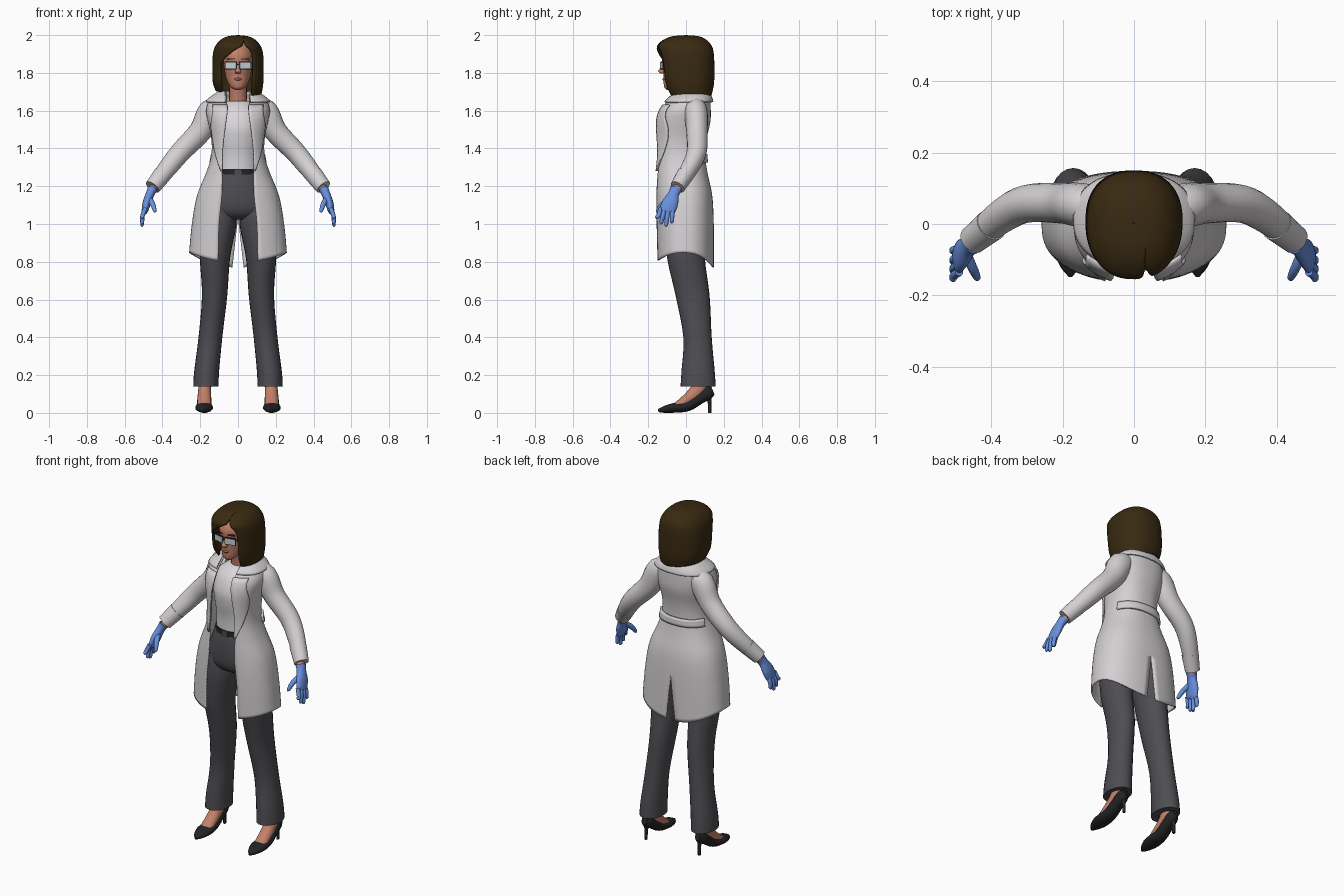
import bpy, bmesh, math
from mathutils import Vector

if "Cube" in bpy.data.objects:
    bpy.data.objects.remove(bpy.data.objects["Cube"])


def material(name, r, g, b):
    m = bpy.data.materials.new(name)
    m.use_nodes = True
    m.diffuse_color = (r, g, b, 1)
    node = next(n for n in m.node_tree.nodes if n.type == 'BSDF_PRINCIPLED')
    node.inputs["Base Color"].default_value = (r, g, b, 1)
    return m


COAT = material("coat white", .66, .63, .65)
SHIRT = material("shirt white", .70, .68, .70)
CLOTH = material("trouser grey", .075, .075, .085)
BLACK = material("shoe black", .017, .017, .019)
HAIR = material("hair brown", .04, .023, .006)
SKIN = material("skin", .54, .22, .14)
LIPS = material("lips", .36, .12, .09)
BLUE = material("glove blue", .14, .28, .74)
LENS = material("lens grey", .55, .62, .66)


def finish(obj, mat, mirror=False, thick=0):
    obj.data.materials.append(mat)
    bpy.ops.object.select_all(action='DESELECT')
    obj.select_set(True)
    bpy.context.view_layer.objects.active = obj
    bpy.ops.object.shade_smooth_by_angle(angle=math.radians(45))
    if mirror:
        obj.modifiers.new("mirror", 'MIRROR')
    if thick:
        solid = obj.modifiers.new("thickness", 'SOLIDIFY')
        solid.thickness, solid.offset = thick, 0


def smooth(rows, steps=4):
    """Spline through the rows, column by column."""
    out = []
    last = len(rows) - 1
    for i in range(last):
        quad = [rows[max(0, i - 1)], rows[i], rows[i + 1], rows[min(last, i + 2)]]
        for s in range(steps):
            t = s / steps
            out.append([b + t / 2 * (c - a + t * (2*a - 5*b + 4*c - d + t * (3*(b - c) + d - a)))
                        for a, b, c, d in zip(*quad)])
    return out + [list(rows[-1])]


def grid(name, pts, mat, closed=False, mirror=False, thick=0):
    """Skin a grid of points; closed grids get capped ends."""
    bm = bmesh.new()
    vs = [[bm.verts.new(p) for p in row] for row in pts]
    n = len(vs[0])
    for a, b in zip(vs, vs[1:]):
        for j in range(n if closed else n - 1):
            k = (j + 1) % n
            bm.faces.new((a[j], a[k], b[k], b[j]))
    if closed:
        bm.faces.new(vs[0])
        bm.faces.new(vs[-1])
    bmesh.ops.remove_doubles(bm, verts=bm.verts, dist=.0003)
    bmesh.ops.recalc_face_normals(bm, faces=bm.faces)
    mesh = bpy.data.meshes.new(name)
    bm.to_mesh(mesh)
    bm.free()
    obj = bpy.data.objects.new(name, mesh)
    bpy.context.collection.objects.link(obj)
    finish(obj, mat, mirror, thick)


def loft(name, rows, mat, ref=(1, 0, 0), flat=False, mirror=True, n=20, steps=4):
    """Elliptic rings (x, y, z, radius a, radius b) along a path."""
    rows = smooth(rows, steps)
    centres = [Vector(r[:3]) for r in rows]
    rings = []
    for i, (c, r) in enumerate(zip(centres, rows)):
        along = centres[min(i + 1, len(rows) - 1)] - centres[max(i - 1, 0)]
        along = Vector((0, 0, 1)) if flat else along.normalized()
        u = Vector(ref)
        u = (u - along * u.dot(along)).normalized()
        v = along.cross(u)
        rings.append([c + u * r[3] * math.cos(a) + v * r[4] * math.sin(a)
                      for a in (math.tau * k / n for k in range(n))])
    grid(name, rings, mat, True, mirror)


def box(name, at, size, mat, turn=0):
    bpy.ops.mesh.primitive_cube_add(size=1, location=at, rotation=(0, 0, turn))
    obj = bpy.context.object
    obj.name, obj.scale = name, size
    finish(obj, mat)


# Rounded-box cross-sections shared by coat and hair; angle 0 faces the front
POWER = .85


def power(v):
    return math.copysign(abs(v) ** POWER, v)


def angle(x, rx):
    return math.copysign(math.asin(min(1, (abs(x) / rx) ** (1 / POWER))), x)


def section(rx, front, back, t, off=0):
    return ((rx + off) * power(math.sin(t)),
            (front + back) / 2 - ((back - front) / 2 + off) * power(math.cos(t)))


# Coat rows: height, half width, front, back, half opening
coat = smooth([(.80, .255, -.155, .145, .105), (1, .24, -.16, .143, .1),
               (1.15, .213, -.16, .135, .085), (1.27, .165, -.158, .11, .083),
               (1.36, .138, -.155, .098, .085), (1.45, .137, -.155, .105, .078),
               (1.54, .155, -.152, .125, .067), (1.6, .165, -.135, .127, .06),
               (1.65, .15, -.1, .125, .06), (1.68, .115, -.07, .115, .06),
               (1.7, .085, -.05, .1, .058)], 5)


def coat_row(z):
    for a, b in zip(coat, coat[1:]):
        if z <= b[0]:
            f = (z - a[0]) / (b[0] - a[0])
            return [p + f * (q - p) for p, q in zip(a, b)]
    return coat[-1]


def coat_patch(name, low, high, span, off, thick, rows=14, cols=28):
    """Mirrored patch of coat surface; span(row) gives its angle limits."""
    pts = []
    for i in range(rows + 1):
        row = coat_row(low + (high - low) * i / rows)
        z, rx, front, back, _ = row
        start, end = span(row)
        line = []
        for j in range(cols + 1):
            t = start + (end - start) * j / cols
            drop = max(0, (1 - z) / .2)
            hem = .05 * math.sin(t) ** 2 - .03 * ((1 - math.cos(t)) / 2) ** 4
            line.append((*section(rx, front, back, t, off), z + drop * hem))
        pts.append(line)
    grid(name, pts, COAT, mirror=True, thick=thick)


def body_span(row):
    slit = max(0, (1.03 - row[0]) * .13)
    return angle(row[4], row[1]), math.pi - angle(slit, row[1])


def lapel_span(row):
    width = .065 * min(1, (row[0] - 1.27) / .25)
    return angle(row[4] - .008, row[1]), angle(row[4] + width, row[1])


coat_patch("coat_body", .80, 1.7, body_span, 0, .008, rows=48)
coat_patch("lapel", 1.28, 1.63, lapel_span, .01, .008, cols=6)
coat_patch("collar", 1.645, 1.7, lambda r: (angle(r[4], r[1]), math.pi), .014, .01, rows=6)
coat_patch("back_belt", 1.325, 1.37, lambda r: (.62 * math.pi, math.pi), .01, .012, rows=3)

# Sleeves, cuffs and wrists
SIDE = (0, 1, 0)
loft("sleeve", [(.08, .045, 1.615, .05, .045), (.14, .052, 1.595, .062, .07),
                (.2, .058, 1.49, .057, .061), (.3, .057, 1.385, .053, .055),
                (.37, .022, 1.3, .047, .05), (.447, -.042, 1.2, .037, .039)], COAT, SIDE)
loft("cuff", [(.40, -.003, 1.262, .046, .048), (.452, -.045, 1.195, .04, .042)], COAT, SIDE)
loft("wrist", [(.43, -.03, 1.22, .026, .024), (.462, -.06, 1.165, .026, .022)], SKIN, SIDE)

# Gloves
loft("glove_palm", [(.453, -.053, 1.185, .033, .027), (.465, -.065, 1.16, .029, .023),
                    (.482, -.082, 1.115, .042, .022), (.492, -.098, 1.075, .042, .018),
                    (.495, -.103, 1.06, .034, .012)], BLUE, SIDE)
FINGERS = {"index": (-.135, -.154, 1.028), "middle": (-.113, -.131, 1.0),
           "ring": (-.092, -.105, .988), "little": (-.072, -.075, 1.005)}
for finger, (root, tip, z) in FINGERS.items():
    loft("glove_" + finger, [(.49, root, 1.085, .011, .012), (.505, (root + tip) / 2, 1.045, .012, .012),
                             (.507, tip, z + .008, .01, .01), (.505, tip, z, .004, .004)],
         BLUE, SIDE, n=10)
loft("glove_thumb", [(.47, -.085, 1.135, .014, .016), (.452, -.125, 1.105, .014, .014),
                     (.44, -.15, 1.07, .01, .01), (.438, -.153, 1.062, .004, .004)], BLUE, SIDE, n=10)

# Shirt, trousers and belt
loft("shirt", [(0, -.015, 1.27, .115, .097), (0, -.02, 1.36, .11, .095), (0, -.025, 1.45, .118, .104),
               (0, -.022, 1.52, .125, .108), (0, 0, 1.6, .12, .098), (0, .015, 1.65, .065, .06)],
     SHIRT, flat=True, mirror=False, n=28)
loft("trouser_hips", [(0, -.015, 1.285, .117, .1), (0, -.01, 1.2, .15, .118), (0, -.005, 1.1, .185, .12),
                      (0, 0, 1.05, .17, .105), (0, 0, 1.025, .1, .07)],
     CLOTH, flat=True, mirror=False, n=28)
loft("trouser_leg", [(.1, 0, 1.12, .085, .105), (.105, -.005, 1, .097, .11), (.122, 0, .82, .08, .1),
                     (.124, .035, .62, .067, .09), (.146, .061, .4, .063, .075),
                     (.166, .064, .22, .066, .088), (.17, .064, .14, .067, .093)],
     CLOTH, flat=True, n=24)
loft("belt", [(0, -.015, 1.262, .12, .106), (0, -.015, 1.29, .118, .104)], BLACK, flat=True, mirror=False, n=28)
box("belt_buckle", (0, -.122, 1.276), (.04, .008, .03), CLOTH)

# Feet and heeled shoes
loft("foot", [(.174, .08, .2, .036, .036), (.176, .068, .13, .034, .042), (.178, .025, .085, .036, .034),
              (.179, -.04, .042, .036, .022), (.179, -.08, .028, .028, .014)], SKIN)
loft("shoe", [(.176, .142, .118, .016, .024), (.177, .115, .106, .032, .036), (.178, .07, .075, .037, .03),
              (.179, .01, .037, .041, .028), (.179, -.06, .027, .047, .026),
              (.179, -.115, .018, .03, .018), (.178, -.147, .012, .006, .008)], BLACK)
loft("shoe_heel", [(.176, .115, .1, .022, .024), (.176, .124, .06, .01, .011), (.176, .126, 0, .008, .009)],
     BLACK, flat=True, n=10)

# Head and neck
loft("neck", [(0, .025, 1.6, .06, .055), (0, .02, 1.66, .047, .05), (0, .005, 1.77, .048, .052)],
     SKIN, flat=True, mirror=False)
loft("head", [(0, -.085, 1.71, .014, .016), (0, -.072, 1.722, .035, .042), (0, -.052, 1.745, .053, .066),
              (0, -.035, 1.785, .067, .084), (0, -.03, 1.835, .075, .094), (0, -.02, 1.9, .08, .105),
              (0, -.01, 1.96, .055, .075)], SKIN, flat=True, mirror=False, n=28)
loft("nose", [(0, -.116, 1.855, .008, .009), (0, -.126, 1.825, .01, .012), (0, -.13, 1.808, .016, .018),
              (0, -.122, 1.797, .012, .012)], SKIN, flat=True, mirror=False, n=12)
loft("mouth", [(-.024, -.109, 1.766, .002, .002), (0, -.117, 1.767, .008, .008),
               (.024, -.109, 1.766, .002, .002)], LIPS, (0, 0, 1), mirror=False, n=10)

# Eyebrows and glasses
for s in (-1, 1):
    turn = s * .22
    box("eyebrow", (s * .036, -.117, 1.873), (.042, .012, .006), HAIR, turn)
    box("glasses_frame", (s * .037, -.125, 1.84), (.066, .006, .042), BLACK, turn)
    box("glasses_lens", (s * .037, -.128, 1.839), (.058, .006, .033), LENS, turn)
    box("glasses_arm", (s * .075, -.07, 1.852), (.005, .1, .008), BLACK)
box("glasses_bridge", (0, -.132, 1.845), (.016, .006, .006), BLACK)

# Hair rows: height, half width, front, back, opening on right, opening on left
hair = smooth([(1.685, .113, -.085, .13, .085, .07), (1.75, .128, -.12, .143, .088, .075),
               (1.85, .13, -.135, .144, .088, .078), (1.91, .125, -.145, .14, .03, .07),
               (1.942, .113, -.147, .13, -.02, .045), (1.971, .088, -.115, .104, -.03, .03),
               (1.988, .052, -.07, .065, -.03, .03), (1.994, .001, 0, .001, 0, 0)], 5)
locks = []
for z, rx, front, back, right, left in hair:
    rx = max(rx, .0005)
    start, end = angle(left, rx), math.tau - angle(right, rx)
    line = []
    for j in range(45):
        x, y = section(rx, front, back, start + (end - start) * j / 44)
        tilt = max(0, (1.76 - z) / .08) * .2 * x
        line.append((x, y, z - tilt))
    locks.append(line)
grid("hair", locks, HAIR, thick=.012)
